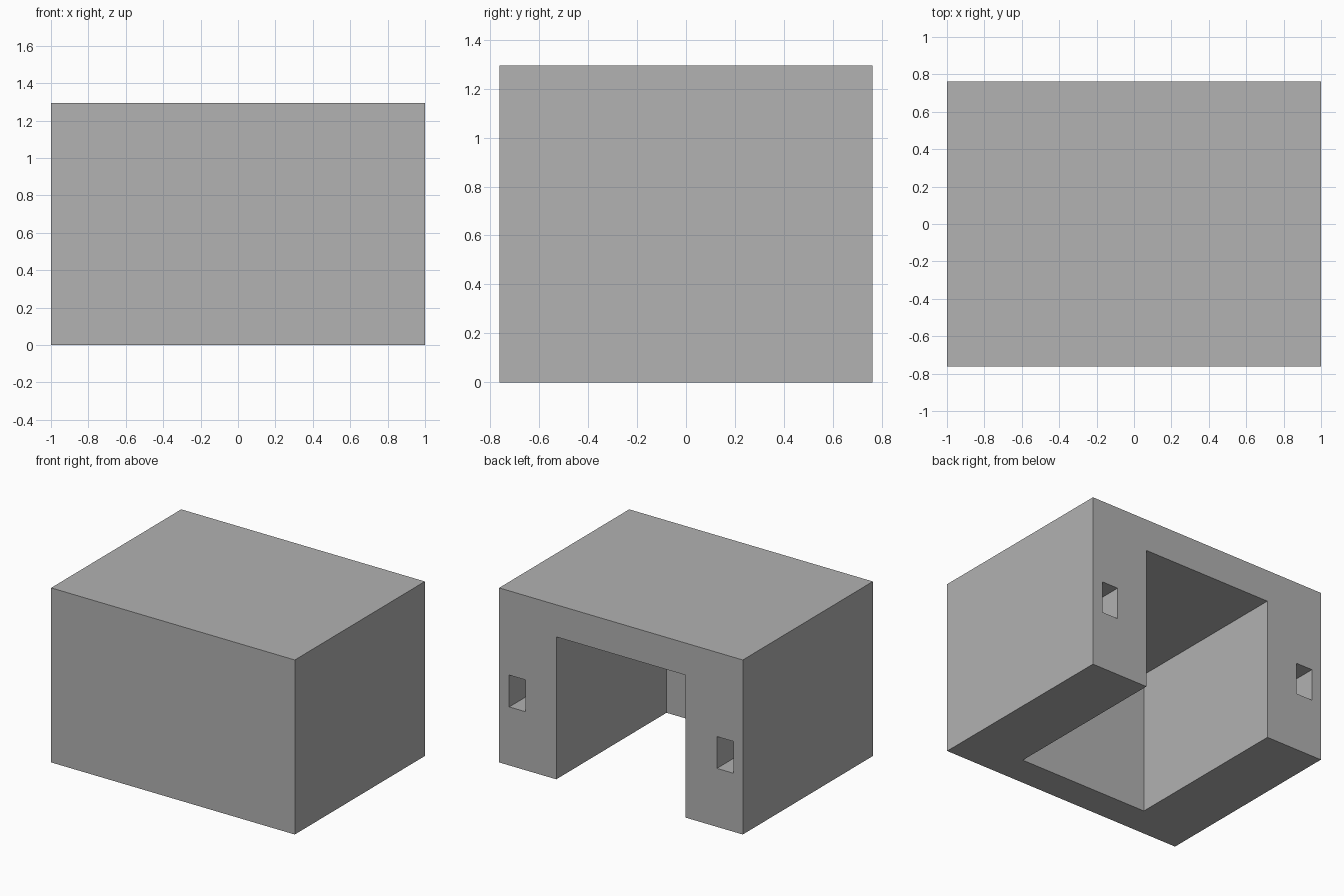
import bpy

WIDTH, DEPTH, HEIGHT = 2.0, 1.525, 1.295
BACK = DEPTH / 2

if "Cube" in bpy.data.objects:
    bpy.data.objects.remove(bpy.data.objects["Cube"], do_unlink=True)


def box(name, low, high):
    """Axis-aligned box between two corners."""
    centre = [(a + b) / 2 for a, b in zip(low, high)]
    bpy.ops.mesh.primitive_cube_add(size=1, location=centre)
    ob = bpy.context.object
    ob.name = name
    ob.scale = [b - a for a, b in zip(low, high)]
    bpy.ops.object.transform_apply(location=True, rotation=False, scale=True)
    return ob


def cut(target, cutter):
    """Subtract the cutter from the target, then discard it."""
    cutter.hide_render = True
    mod = target.modifiers.new(cutter.name, 'BOOLEAN')
    mod.operation = 'DIFFERENCE'
    mod.solver = 'EXACT'
    mod.object = cutter
    bpy.context.view_layer.objects.active = target
    bpy.ops.object.modifier_apply(modifier=mod.name)
    bpy.data.objects.remove(cutter, do_unlink=True)


# Grey material
grey = bpy.data.materials.new("plain_grey")
grey.use_nodes = True
colour = (0.445, 0.445, 0.445, 1)
grey.diffuse_color = colour
grey.node_tree.nodes["Principled BSDF"].inputs["Base Color"].default_value = colour

# Solid block
block = box("block_housing", (-WIDTH / 2, -BACK, 0), (WIDTH / 2, BACK, HEIGHT))

# Large bay, open at the back and underneath
cut(block, box("bay_cutter", (-0.531, -0.53, -0.1), (0.531, BACK + 0.1, 1.057)))

# Small deep slot in the back end of each side wall
for side, x in (("left", 0.85), ("right", -0.855)):
    cut(block, box(side + "_slot_cutter",
                   (x - 0.067, BACK - 0.6, 0.434), (x + 0.067, BACK + 0.1, 0.67)))

block.data.materials.clear()
block.data.materials.append(grey)
for face in block.data.polygons:
    face.material_index = 0
    face.use_smooth = False
